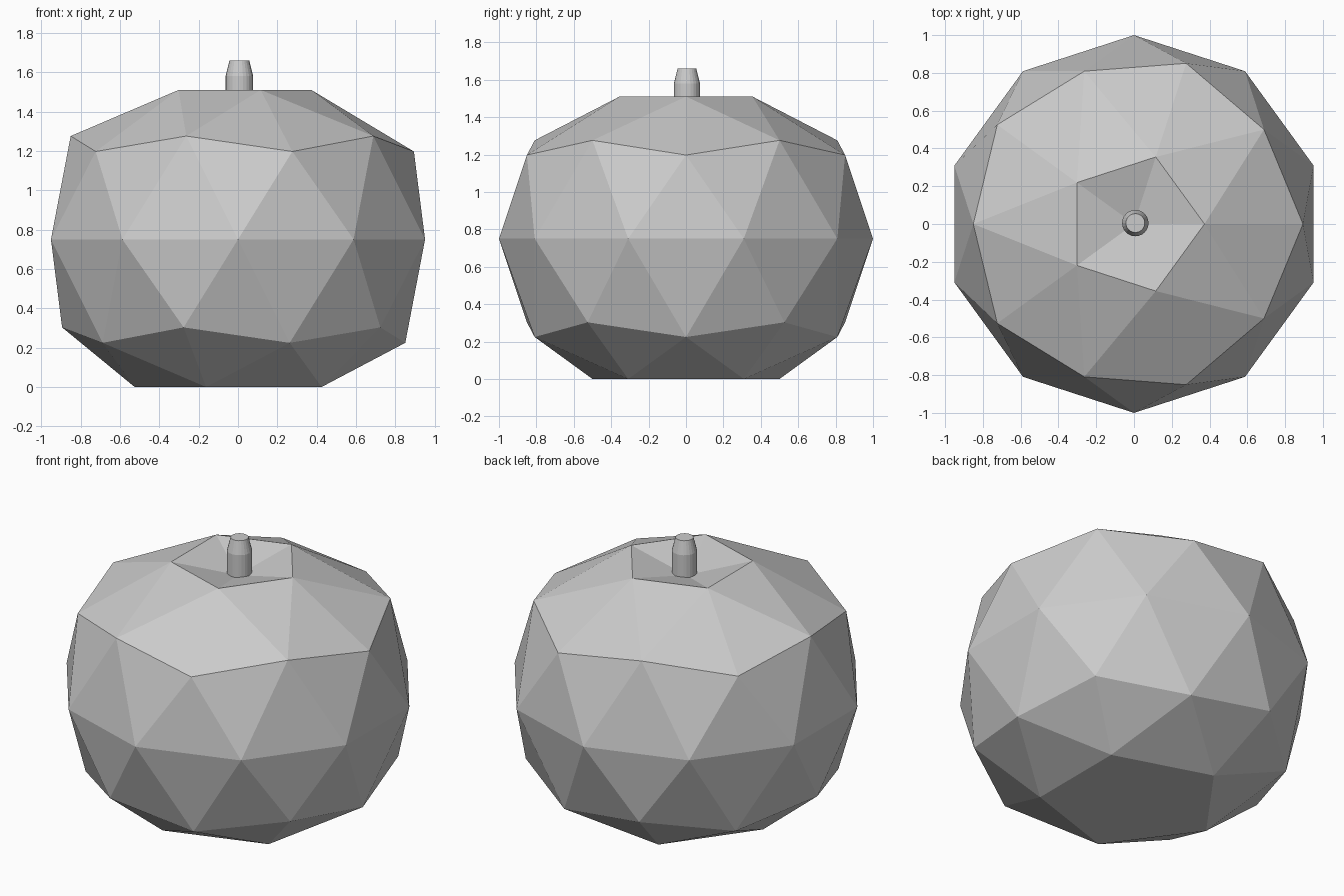
import bpy, bmesh
from math import cos, sin, tau

cube = bpy.data.objects.get("Cube")
if cube:
    bpy.data.objects.remove(cube, do_unlink=True)

grey = bpy.data.materials.new("plain_grey")
grey.use_nodes = True
colour = (0.6, 0.6, 0.6, 1)
grey.diffuse_color = colour
grey.node_tree.nodes["Principled BSDF"].inputs["Base Color"].default_value = colour


def add_object(name, bm, location):
    bmesh.ops.recalc_face_normals(bm, faces=bm.faces)
    mesh = bpy.data.meshes.new(name)
    bm.to_mesh(mesh)
    bm.free()
    mesh.materials.append(grey)
    obj = bpy.data.objects.new(name, mesh)
    obj.location = location
    bpy.context.collection.objects.link(obj)
    return obj


# Faceted body: flat underside, narrowed top ring and a sunken crown
HALF = 0.75
bm = bmesh.new()
bmesh.ops.create_icosphere(bm, subdivisions=2, radius=1)
for v in bm.verts:
    if v.co.z < -HALF:
        v.co.z = -HALF
    elif v.co.z > 0.95:
        v.co.z = 0.675
    elif v.co.z > HALF:
        v.co.x *= 0.71
        v.co.y *= 0.71
        v.co.z = 0.76
add_object("body", bm, (0, 0, HALF))

# Stem: straight shaft with a tapered, capped tip
SIDES = 24
bm = bmesh.new()
rings = []
for radius, height in [(0.07, 1.40), (0.07, 1.58), (0.05, 1.66)]:
    rings.append([bm.verts.new((radius * cos(tau * i / SIDES),
                                radius * sin(tau * i / SIDES), height))
                  for i in range(SIDES)])
for low, high in zip(rings, rings[1:]):
    for i in range(SIDES):
        j = (i + 1) % SIDES
        bm.faces.new((low[i], low[j], high[j], high[i]))
bm.faces.new(rings[0])
bm.faces.new(rings[-1])
add_object("stem", bm, (0.007, 0.005, 0))
